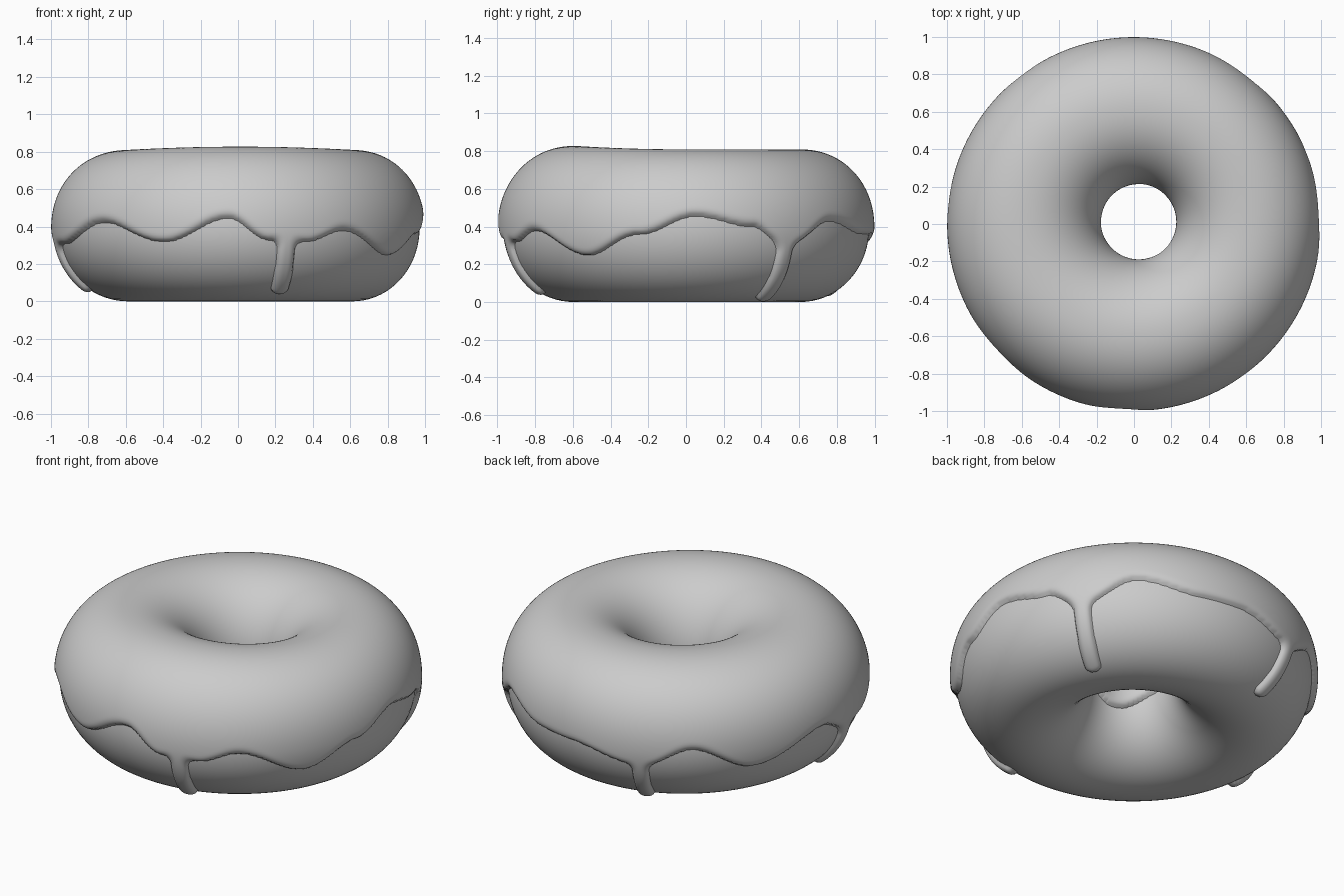
import bpy, bmesh, math

if "Cube" in bpy.data.objects:
    bpy.data.objects.remove(bpy.data.objects["Cube"])

R, A, B, ZC = 0.6, 0.37, 0.39, 0.39      # ring radius, section half-width, half-height, centre height
THICK, LIP = 0.029, 0.04                 # icing thickness and rounded edge width

# Wavy lower edge of the icing: (angle in degrees, height)
EDGE = [(3, .45), (21, .40), (33, .30), (51, .425), (72, .365), (86, .36), (110, .29), (127, .40),
        (147, .27), (174, .39), (188, .30), (198, .31), (223, .42), (246, .32), (267, .44), (280, .33),
        (292, .32), (305, .38), (327, .25), (345, .36), (363, .45)]
# Drips: (angle, section angle of the tip, half-width)
DRIPS = [(33, -72, .046), (110, -63, .046), (188, -58, .048), (285.5, -61, .048)]


def edge_phi(deg):
    deg = (deg - 3) % 360 + 3
    for (a0, z0), (a1, z1) in zip(EDGE, EDGE[1:]):
        if a0 <= deg <= a1:
            t = (1 - math.cos(math.pi * (deg - a0) / (a1 - a0))) / 2
            return math.asin((z0 + (z1 - z0) * t - ZC) / B)
    return 0.0


def surface(theta, phi, h=0.0):
    """Point on the dough, pushed out by h along the section normal."""
    c, s = math.cos(phi), math.sin(phi)
    b = B
    if s > 0:                            # slightly fuller top, raised at the front
        c = math.copysign(abs(c) ** 0.95, c)
        s = s ** 0.95
        b += 0.018 * max(0, -math.sin(theta)) ** 2 * s
    nx, nz = c / A, s / b
    n = math.hypot(nx, nz)
    r = R + A * c + h * nx / n
    z = ZC + b * s + h * nz / n
    w = max(0, 1 - r) / 0.8              # hole sits a little off centre
    return (r * math.cos(theta) + 0.025 * w, r * math.sin(theta) + 0.012 * w, z)


def icing_distance(theta, phi, base, slope):
    """Signed distance inside the icing outline, measured along the dough."""
    r = R + A * math.cos(phi)
    d = (phi - base) * 0.38 / math.sqrt(1 + slope * slope)
    for ang, tip, w in DRIPS:
        dt = (theta - math.radians(ang) + math.pi) % (2 * math.pi) - math.pi
        if abs(dt) > 0.4 or phi > 0.5:
            continue
        end = math.radians(tip) + w / 0.38
        below = max(0, end - phi) * 0.38
        e = w - math.hypot(dt * r, below)
        k = 0.05                         # smooth union of drip and edge
        m = max(k - abs(d - e), 0) / k
        d = max(d, e) + m * m * k / 4
    inner = math.pi + 0.12 + 0.1 * math.sin(3 * theta + 1)
    return min(d, (inner - phi) * 0.38)


def icing_height(d):
    if d <= 0:
        return max(d, -0.02)
    t = min(1, d / LIP)
    return THICK * math.sqrt(1 - (1 - t) ** 2)


def make_object(name, verts, faces, mat):
    me = bpy.data.meshes.new(name)
    me.from_pydata(verts, [], faces)
    me.materials.append(mat)
    bm = bmesh.new()
    bm.from_mesh(me)
    bmesh.ops.delete(bm, geom=[v for v in bm.verts if not v.link_faces], context='VERTS')
    for f in bm.faces:
        f.smooth = True
    bm.to_mesh(me)
    bm.free()
    ob = bpy.data.objects.new(name, me)
    bpy.context.collection.objects.link(ob)
    return ob


grey = bpy.data.materials.new("plain_grey")
grey.diffuse_color = (0.6, 0.6, 0.6, 1)
grey.use_nodes = True
grey.node_tree.nodes["Principled BSDF"].inputs["Base Color"].default_value = grey.diffuse_color

# Dough ring
N, M = 180, 72
verts = [surface(2 * math.pi * i / N, 2 * math.pi * j / M) for i in range(N) for j in range(M)]
faces = [(i * M + j, (i + 1) % N * M + j, (i + 1) % N * M + (j + 1) % M, i * M + (j + 1) % M)
         for i in range(N) for j in range(M)]
make_object("dough_ring", verts, faces, grey)

# Icing: sheet over the dough that dips under its surface outside the outline
N, M = 720, 150
P0, P1 = math.radians(-78), math.radians(202)
verts, dist = [], []
for i in range(N):
    th = 2 * math.pi * i / N
    deg = math.degrees(th)
    base = edge_phi(deg)
    slope = (edge_phi(deg + 0.5) - edge_phi(deg - 0.5)) * 0.38 / math.radians(1)
    for j in range(M):
        phi = P0 + (P1 - P0) * j / (M - 1)
        d = icing_distance(th, phi, base, slope)
        dist.append(d)
        verts.append(surface(th, phi, icing_height(d)))
faces = []
for i in range(N):
    for j in range(M - 1):
        k = (i + 1) % N
        f = (i * M + j, k * M + j, k * M + j + 1, i * M + j + 1)
        if max(dist[v] for v in f) > -0.012:
            faces.append(f)
make_object("icing", verts, faces, grey)
